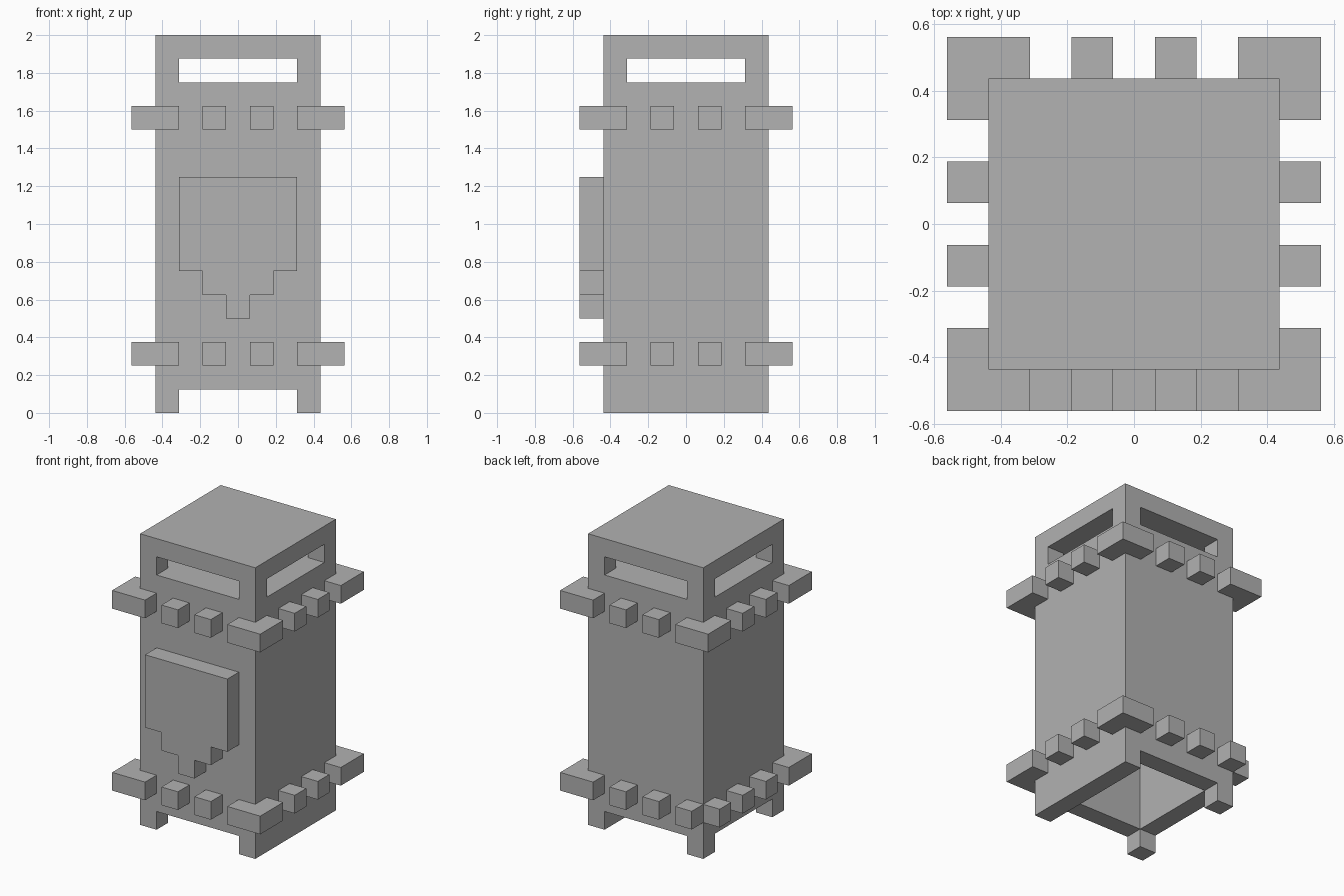
import bpy, bmesh
from mathutils import Vector

cube = bpy.data.objects.get("Cube")
if cube:
    bpy.data.objects.remove(cube, do_unlink=True)

U = 0.125          # block unit
HALF = 3.5 * U     # outer half width of the tower
INNER = 2.5 * U    # inner half width
REACH = 4.5 * U    # how far the studs and shield reach

stone = bpy.data.materials.new("stone_grey")
stone.use_nodes = True
grey = (0.445, 0.445, 0.445, 1)
stone.diffuse_color = grey
stone.node_tree.nodes["Principled BSDF"].inputs["Base Color"].default_value = grey


def prism(name, outline, offset):
    """Extrude a closed outline of 3D points along offset."""
    bm = bmesh.new()
    face = bm.faces.new([bm.verts.new(p) for p in outline])
    extruded = bmesh.ops.extrude_face_region(bm, geom=[face], use_keep_orig=True)
    moved = [g for g in extruded["geom"] if isinstance(g, bmesh.types.BMVert)]
    bmesh.ops.translate(bm, verts=moved, vec=Vector(offset))
    bmesh.ops.recalc_face_normals(bm, faces=bm.faces)
    mesh = bpy.data.meshes.new(name)
    bm.to_mesh(mesh)
    bm.free()
    mesh.materials.append(stone)
    obj = bpy.data.objects.new(name, mesh)
    bpy.context.collection.objects.link(obj)
    return obj


def box(name, x, y, z):
    """Box from three (low, high) ranges."""
    outline = [(x[0], y[0], z[0]), (x[1], y[0], z[0]), (x[1], y[1], z[0]), (x[0], y[1], z[0])]
    return prism(name, outline, (0, 0, z[1] - z[0]))


def cut(target, x, y, z):
    """Cut a box-shaped hole into the target."""
    cutter = box("cutter", x, y, z)
    cutter.hide_render = True
    mod = target.modifiers.new("cut", "BOOLEAN")
    mod.operation = "DIFFERENCE"
    mod.solver = "EXACT"
    mod.object = cutter
    bpy.context.view_layer.objects.active = target
    bpy.ops.object.modifier_apply(modifier=mod.name)
    bpy.data.objects.remove(cutter, do_unlink=True)


# Hollow tower with vision slits all round and a foot gap on three sides
wall, inside, through = (-HALF, HALF), (-INNER, INNER), (-1, 1)
tower = box("tower_body", wall, wall, (0, 16 * U))
cut(tower, inside, inside, (-1, 13 * U))
slit, gap = (14 * U, 15 * U), (-1, U)
cut(tower, inside, through, slit)
cut(tower, through, inside, slit)
cut(tower, inside, through, gap)
cut(tower, (-1, 0), inside, gap)


def stud(name, side, along, z):
    """One cube stud on a wall; side is the outward direction."""
    sx, sy = side
    mid = HALF + U / 2
    cx, cy = (sx * mid, along) if sx else (along, sy * mid)
    h = U / 2
    box(name, (cx - h, cx + h), (cy - h, cy + h), (z, z + U))


# Two rings of studs with angled corner pieces
corner = [(INNER, HALF), (HALF, HALF), (HALF, INNER),
          (REACH, INNER), (REACH, REACH), (INNER, REACH)]
for ring, z in (("lower", 2 * U), ("upper", 12 * U)):
    for side in ((1, 0), (-1, 0), (0, 1), (0, -1)):
        for along in (-U, U):
            stud(ring + "_stud", side, along, z)
    for sx in (-1, 1):
        for sy in (-1, 1):
            if ring == "lower" and (sx, sy) == (-1, 1):
                # This corner has two separate studs
                stud("lower_corner_stud", (sx, 0), sy * 3 * U, z)
                stud("lower_corner_stud", (0, sy), sx * 3 * U, z)
            else:
                prism(ring + "_corner", [(sx * x, sy * y, z) for x, y in corner], (0, 0, U))

# Stepped shield on the front
half_shield = [(0.5, 4), (0.5, 5), (1.5, 5), (1.5, 6), (2.5, 6), (2.5, 10)]
steps = half_shield + [(-x, z) for x, z in reversed(half_shield)]
prism("front_shield", [(x * U, -REACH, z * U) for x, z in steps], (0, U, 0))
